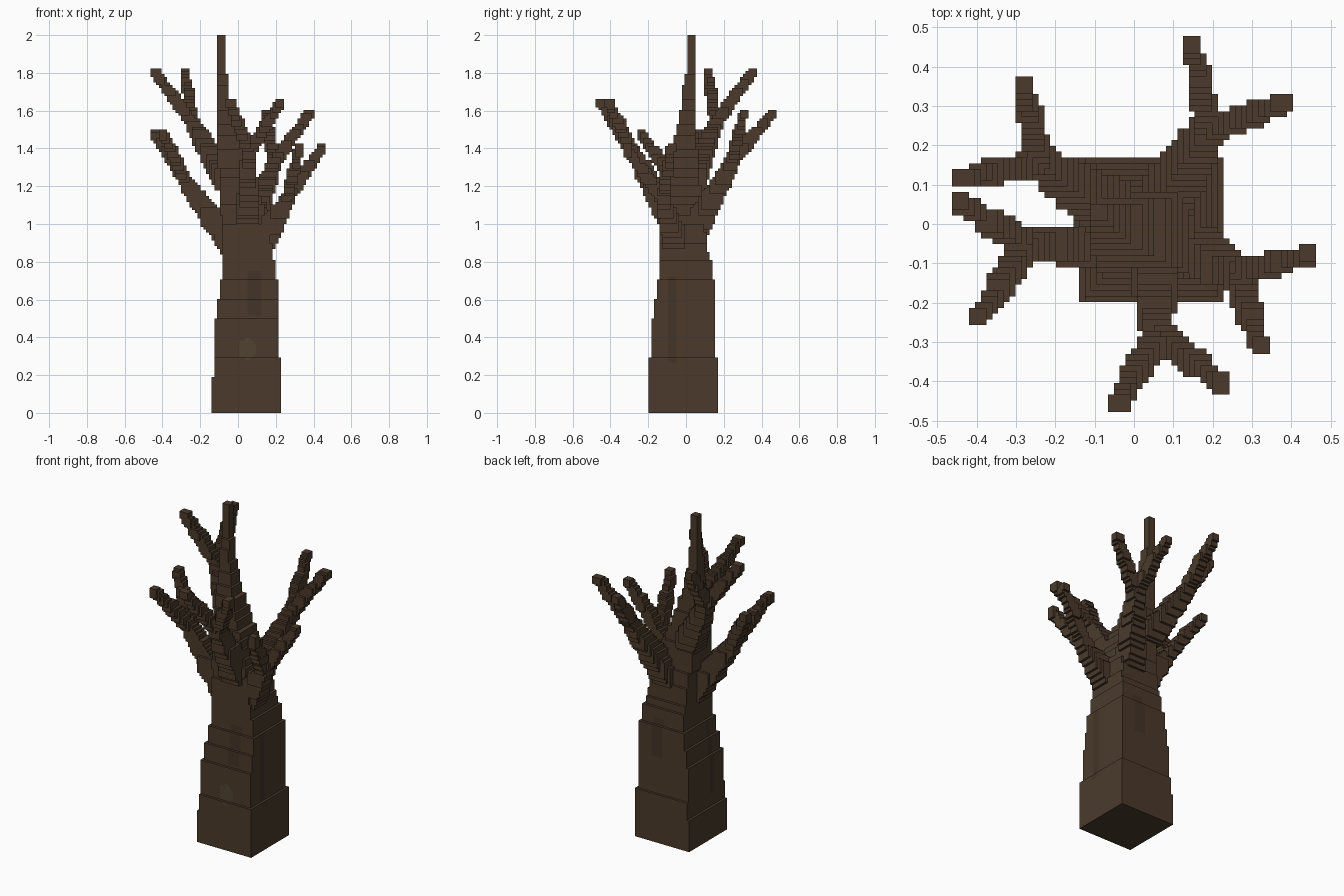
import bpy, bmesh
from mathutils import Vector

if "Cube" in bpy.data.objects:
    bpy.data.objects.remove(bpy.data.objects["Cube"])

G = 2 / 136            # voxel size of the stepped style
cells = {}             # voxel -> part name


def material(name, col):
    m = bpy.data.materials.new(name)
    m.diffuse_color = (*col, 1)
    m.use_nodes = True
    m.node_tree.nodes["Principled BSDF"].inputs["Base Color"].default_value = m.diffuse_color
    return m


MATS = [material("bark", (0.069, 0.042, 0.024)),
        material("dark_bark", (0.056, 0.034, 0.020)),
        material("knot", (0.082, 0.055, 0.032))]


def fill(part, xr, yr, zr):
    for i in range(*xr):
        for j in range(*yr):
            for k in range(*zr):
                cells.setdefault((i, j, k), part)


def slab(part, z0, z1, x0, x1, y0, y1):
    r = lambda v: round(v / G + 0.5)
    fill(part, (r(x0), r(x1)), (r(y0), r(y1)), (round(z0 / G), round(z1 / G)))


def limb(part, pts):
    """Sweep a shrinking block along (x, y, z, width) points."""
    for a, b in zip(pts, pts[1:]):
        steps = max(2, int((Vector(b[:3]) - Vector(a[:3])).length / G * 1.3))
        for s in range(steps + 1):
            x, y, z, w = (p + (q - p) * s / steps for p, q in zip(a, b))
            n = max(3, round(w / G))
            lo = [round(v / G - (n - 1) / 2) for v in (x, y)]
            top = round(z / G + n / 2)
            fill(part, (lo[0], lo[0] + n), (lo[1], lo[1] + n), (top - n + (n > 3), top))


# stepped trunk
for row in [(0, .19, -.14, .228, -.2, .167), (.19, .29, -.125, .228, -.2, .167),
            (.29, .5, -.125, .213, -.185, .155), (.5, .61, -.11, .213, -.17, .152),
            (.61, .71, -.095, .213, -.158, .152), (.71, .81, -.08, .197, -.14, .14)]:
    slab("trunk", *row)

# leaning leader above the trunk
keys = [(.81, -.08, .187, -.14, .13), (.95, -.08, .17, -.135, .1),
        (1.1, -.09, .14, -.12, .085), (1.25, -.1, .085, -.1, .065),
        (1.4, -.11, .03, -.075, .06), (1.6, -.11, -.04, -.03, .052),
        (1.8, -.11, -.06, 0, .052), (2.0, -.11, -.066, .01, .054)]
for a, b in zip(keys, keys[1:]):
    n = 3
    for s in range(n):
        lo, hi = ([p + (q - p) * t / n for p, q in zip(a, b)] for t in (s, s + 1))
        slab("leader", lo[0], hi[0], *[(p + q) / 2 for p, q in zip(lo[1:], hi[1:])])

# forked branches: base, fork, two tips
forks = {
    "left_back_branch": ((-.06, .04, 1.22), (-.24, .155, 1.52), (-.44, .118, 1.807), (-.28, .353, 1.807)),
    "left_branch": ((-.03, -.05, .88), (-.27, -.055, 1.2), (-.44, .055, 1.478), (-.395, -.237, 1.478)),
    "front_branch": ((.055, -.09, 1.04), (.06, -.28, 1.37), (-.04, -.456, 1.647), (.225, -.408, 1.647)),
    "right_branch": ((.13, -.06, .9), (.26, -.125, 1.12), (.322, -.315, 1.4), (.441, -.08, 1.4)),
    "right_back_branch": ((.08, .06, .98), (.19, .24, 1.31), (.378, .305, 1.588), (.147, .456, 1.588)),
}
for name, (base, fork, t1, t2) in forks.items():
    limb(name, [(*base, .12), (*fork, .07)])
    for t in (t1, t2):
        limb(name, [(*fork, .066), (*t, .044)])

# outward faces of a voxel: direction and its four corners
FACES = []
for ax in range(3):
    for sg in (1, -1):
        d = [0, 0, 0]
        d[ax] = sg
        quad = []
        for u, v in ((0, 0), (1, 0), (1, 1), (0, 1))[::sg]:
            c = [0, 0, 0]
            c[ax], c[(ax + 1) % 3], c[(ax + 2) % 3] = int(sg > 0), u, v
            quad.append(c)
        FACES.append((d, quad))


def shade(part, c, d):
    """Bark streaks and one knot on the trunk."""
    if part != "trunk" or d[2]:
        return 0
    x, y, z = (v * G for v in c)
    if d[1] < 0 and ((x - .05) / .05) ** 2 + ((z - .33) / .055) ** 2 < 1:
        return 2
    if d[1] and .05 < x < .12 and .5 < z < .75:
        return 1
    return int(bool(d[0]) and -.1 < y < -.05 and .26 < z < .72)


# skin each part, keeping only the outer surface of the whole tree
for part in ["trunk", "leader", *forks]:
    bm = bmesh.new()
    verts = {}
    for c, p in cells.items():
        if p != part:
            continue
        for d, quad in FACES:
            if (c[0] + d[0], c[1] + d[1], c[2] + d[2]) in cells:
                continue
            vs = []
            for q in quad:
                key = tuple(m + n for m, n in zip(c, q))
                if key not in verts:
                    verts[key] = bm.verts.new(((key[0] - .5) * G, (key[1] - .5) * G, key[2] * G))
                vs.append(verts[key])
            bm.faces.new(vs).material_index = shade(part, c, d)
    me = bpy.data.meshes.new(part)
    bm.to_mesh(me)
    bm.free()
    for m in MATS:
        me.materials.append(m)
    bpy.context.collection.objects.link(bpy.data.objects.new(part, me))
